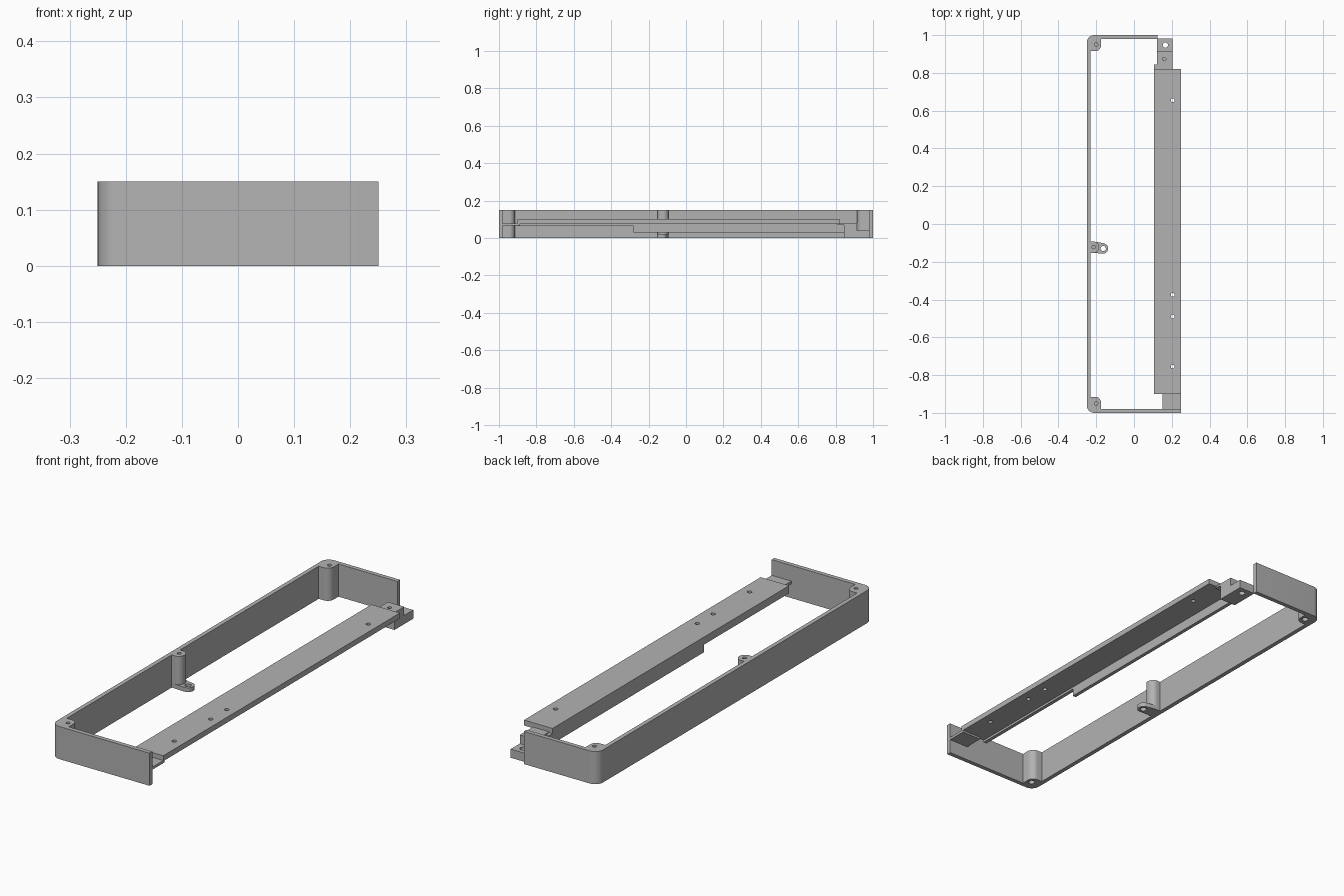
import bpy, bmesh, math
from mathutils import Vector

cube = bpy.data.objects.get("Cube")
if cube:
    bpy.data.objects.remove(cube, do_unlink=True)

grey = bpy.data.materials.new("plain grey")
grey.use_nodes = True
grey.diffuse_color = (0.45, 0.45, 0.45, 1)
grey.node_tree.nodes["Principled BSDF"].inputs["Base Color"].default_value = grey.diffuse_color


def rounded(points, steps=10):
    """Outline from (x, y, radius) corners; radius 0 keeps the corner sharp."""
    out = []
    for i, (x, y, r) in enumerate(points):
        p = Vector((x, y))
        if not r:
            out.append(p)
            continue
        a = (Vector(points[i - 1][:2]) - p).normalized()
        b = (Vector(points[(i + 1) % len(points)][:2]) - p).normalized()
        half = a.angle(b) / 2
        t = r / math.tan(half)
        centre = p + (a + b).normalized() * r / math.sin(half)
        start, end = p + a * t - centre, p + b * t - centre
        for k in range(steps + 1):
            f = k / steps
            sweep = math.pi - 2 * half
            v = (start * math.sin((1 - f) * sweep) + end * math.sin(f * sweep)) / math.sin(sweep)
            out.append(centre + v)
    return out


def prism(name, outline, z0, z1):
    bm = bmesh.new()
    face = bm.faces.new([bm.verts.new((p[0], p[1], z0)) for p in outline])
    top = bmesh.ops.extrude_face_region(bm, geom=[face])["geom"]
    bmesh.ops.translate(bm, vec=(0, 0, z1 - z0),
                        verts=[v for v in top if isinstance(v, bmesh.types.BMVert)])
    bmesh.ops.recalc_face_normals(bm, faces=bm.faces)
    mesh = bpy.data.meshes.new(name)
    bm.to_mesh(mesh)
    bm.free()
    mesh.materials.append(grey)
    obj = bpy.data.objects.new(name, mesh)
    bpy.context.collection.objects.link(obj)
    return obj


def box(name, x0, x1, y0, y1, z0, z1):
    return prism(name, [(x0, y0), (x1, y0), (x1, y1), (x0, y1)], z0, z1)


def circle(x, y, r, n=24):
    return [(x + r * math.cos(math.tau * k / n), y + r * math.sin(math.tau * k / n))
            for k in range(n)]


def drill(obj, x, y, r, z0=-0.1, z1=0.3):
    tool = prism("hole_cutter", circle(x, y, r), z0, z1)
    mod = obj.modifiers.new("hole", 'BOOLEAN')
    mod.operation, mod.solver, mod.object = 'DIFFERENCE', 'EXACT', tool
    bpy.context.view_layer.objects.active = obj
    bpy.ops.object.modifier_apply(modifier=mod.name)
    bpy.data.objects.remove(tool, do_unlink=True)


H = 0.15

# Three-sided frame wall with screw bosses in the two closed corners
half = [(-0.23, 0.915, 0), (-0.175, 0.915, 0.03), (-0.175, 0.98, 0)]
frame = prism("frame_wall", rounded(
    [(0.25, -1, 0), (0.25, -0.98, 0)]
    + [(x, -y, r) for x, y, r in reversed(half)] + half
    + [(0.125, 0.98, 0), (0.125, 1, 0), (-0.25, 1, 0.04), (-0.25, -1, 0.04)]), 0, H)
for y in (-0.95, 0.95):
    drill(frame, -0.2, y, 0.009, 0.06, 0.3)
    drill(frame, -0.2, y, 0.014, -0.1, 0.03)

# Screw post and foot tab halfway along the long wall
post = prism("middle_post", rounded(
    [(-0.235, -0.153, 0), (-0.185, -0.153, 0.028),
     (-0.185, -0.093, 0.028), (-0.235, -0.093, 0)]), 0, H)
drill(post, -0.213, -0.122, 0.009, 0.06, 0.3)
tab = prism("foot_tab", rounded(
    [(-0.235, -0.153, 0), (-0.138, -0.157, 0.024),
     (-0.138, -0.107, 0.024), (-0.2, -0.094, 0), (-0.235, -0.094, 0)]), 0, 0.02)
drill(tab, -0.163, -0.13, 0.014)

# Long mounting plate with its screw holes
plate = box("mounting_plate", 0.105, 0.25, -0.9, 0.82, 0.075, 0.1)
for y in (0.655, -0.375, -0.49, -0.755):
    drill(plate, 0.205, y, 0.01)

# Flange under the inner edge of the plate, deep at the back and shallow in front
box("deep_flange", 0.105, 0.122, -0.28, 0.845, 0.03, 0.076)
box("shallow_flange", 0.105, 0.122, -0.9, -0.28, 0.065, 0.076)

# Ledge joining the plate to the front wall
box("front_ledge", 0.15, 0.25, -0.985, -0.89, 0.066, 0.078)

# Stepped block joining the plate to the back wall
box("block_tongue", 0.122, 0.205, 0.81, 0.846, 0.07, 0.08)
upper = box("upper_block", 0.122, 0.205, 0.845, 0.915, 0, 0.08)
drill(upper, 0.16, 0.873, 0.009, 0.03, 0.3)
lower = box("lower_block", 0.122, 0.205, 0.915, 0.981, 0, 0.04)
drill(lower, 0.166, 0.947, 0.014)

# Smooth the rounded corners and keep the edges sharp
for obj in (frame, post, tab, plate, upper, lower):
    bpy.ops.object.select_all(action='DESELECT')
    obj.select_set(True)
    bpy.context.view_layer.objects.active = obj
    bpy.ops.object.shade_smooth_by_angle(angle=math.radians(35))
